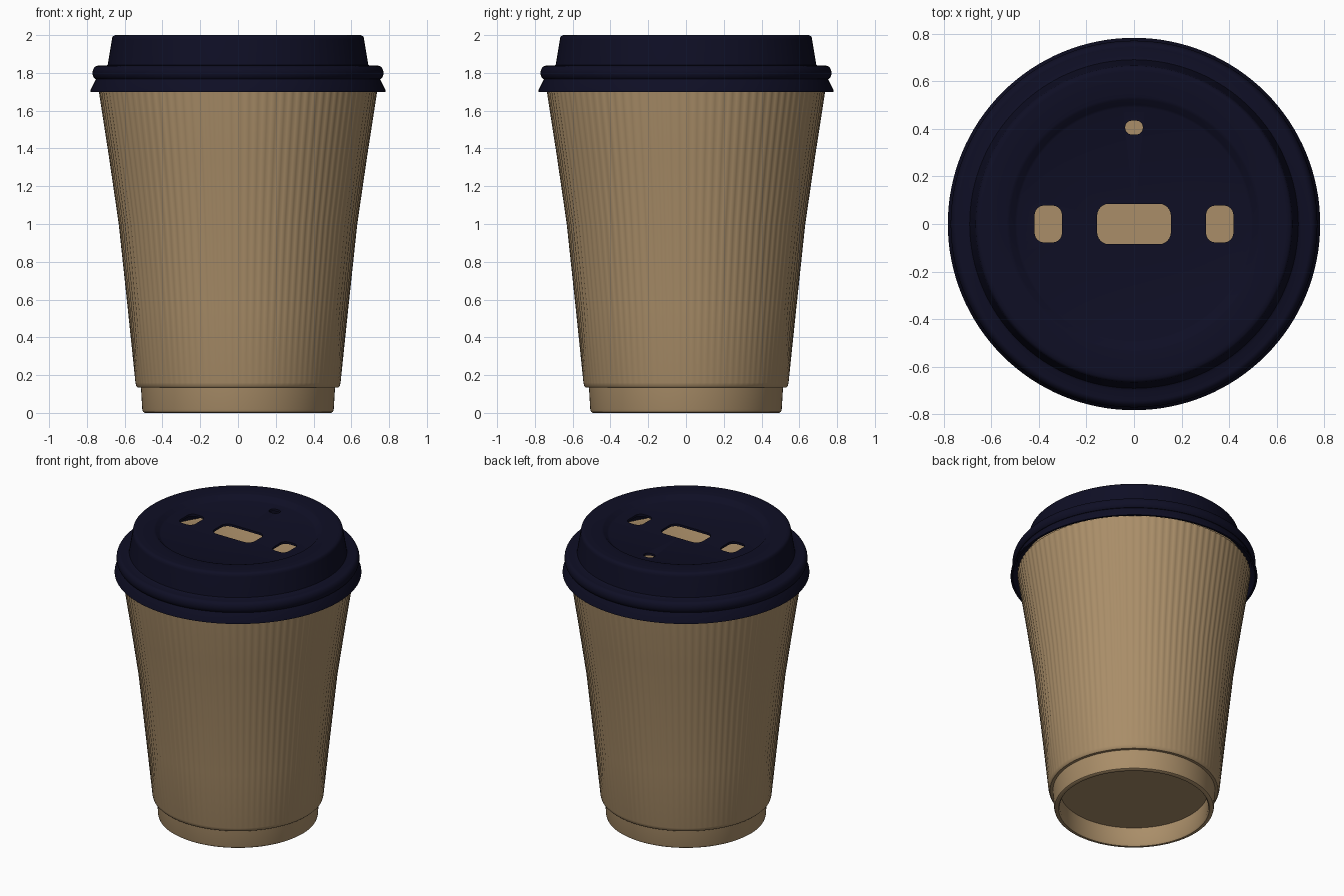
import bpy, bmesh, math

if "Cube" in bpy.data.objects:
    bpy.data.objects.remove(bpy.data.objects["Cube"])


def material(name, rgb):
    m = bpy.data.materials.new(name)
    m.diffuse_color = (*rgb, 1)
    m.use_nodes = True
    m.node_tree.nodes["Principled BSDF"].inputs["Base Color"].default_value = m.diffuse_color
    return m


KRAFT = material("kraft brown", (0.40, 0.27, 0.14))
NAVY = material("dark navy", (0.0045, 0.0045, 0.018))


def finish(name, bm, mat, angle=40):
    bmesh.ops.recalc_face_normals(bm, faces=bm.faces[:])
    me = bpy.data.meshes.new(name)
    bm.to_mesh(me)
    bm.free()
    ob = bpy.data.objects.new(name, me)
    bpy.context.collection.objects.link(ob)
    me.materials.append(mat)
    smooth(ob, angle)
    return ob


def smooth(ob, angle):
    bpy.ops.object.select_all(action='DESELECT')
    ob.select_set(True)
    bpy.context.view_layer.objects.active = ob
    bpy.ops.object.shade_smooth_by_angle(angle=math.radians(angle))


def lathe(name, profile, mat, seg=128, ribs=0, amp=0.0, ribbed=()):
    """Spin a closed (r, z) profile; r = 0 points become poles."""
    bm = bmesh.new()
    rings = []
    for i, (r, z) in enumerate(profile):
        if r == 0:
            rings.append([bm.verts.new((0, 0, z))] * seg)
            continue
        ring = []
        for k in range(seg):
            a = 2 * math.pi * k / seg
            rr = r + (amp * math.cos(ribs * a) if i in ribbed else 0)
            ring.append(bm.verts.new((rr * math.cos(a), rr * math.sin(a), z)))
        rings.append(ring)
    for i, lo in enumerate(rings):
        hi = rings[(i + 1) % len(rings)]
        if profile[i][0] == 0 and profile[(i + 1) % len(rings)][0] == 0:
            continue
        for k in range(seg):
            n = (k + 1) % seg
            quad = list(dict.fromkeys((lo[k], lo[n], hi[n], hi[k])))
            bm.faces.new(quad)
    return finish(name, bm, mat)


def hole_cutter(x, y, w, d, rad):
    """Upright prism with a rounded rectangle section."""
    bm = bmesh.new()
    pts = []
    for q, (sx, sy) in enumerate(((1, 1), (-1, 1), (-1, -1), (1, -1))):
        for s in range(7):
            a = math.pi / 2 * (q + s / 6)
            pts.append((x + sx * (w / 2 - rad) + rad * math.cos(a),
                        y + sy * (d / 2 - rad) + rad * math.sin(a)))
    face = bm.faces.new([bm.verts.new((px, py, 1.88)) for px, py in pts])
    up = bmesh.ops.extrude_face_region(bm, geom=[face])["geom"]
    bmesh.ops.translate(bm, vec=(0, 0, 0.3),
                        verts=[v for v in up if isinstance(v, bmesh.types.BMVert)])
    return finish("hole_cutter", bm, NAVY)


# Hollow cup with a recessed underside
lathe("cup", [(0, 0.13), (0.47, 0.13), (0.47, 0.012), (0.478, 0.0), (0.493, 0.0),
              (0.503, 0.006), (0.507, 0.02), (0.514, 0.14), (0.60, 0.95),
              (0.71, 1.76), (0.70, 1.77), (0.69, 1.76), (0.585, 0.95),
              (0.49, 0.15), (0, 0.15)], KRAFT)

# Finely ribbed sleeve
lathe("ribbed_sleeve", [(0.512, 0.135), (0.532, 0.135), (0.539, 0.142), (0.543, 0.16),
                        (0.581, 0.55), (0.629, 1.0), (0.680, 1.35), (0.734, 1.70),
                        (0.736, 1.72), (0.705, 1.72), (0.60, 0.95)],
      KRAFT, seg=384, ribs=96, amp=0.0025, ribbed=(4, 5, 6, 7, 8))

# Lid shell: skirt, rolled bead, raised wall, rim and shallow recess
bead = [(0.742 + 0.028 * math.cos(math.radians(a)), 1.80 + 0.038 * math.sin(math.radians(a)))
        for a in range(-60, 91, 15)]
lid = lathe("lid", [(0.768, 1.70), (0.782, 1.70), (0.781, 1.708), (0.752, 1.767)] + bead +
            [(0.700, 1.836), (0.690, 1.842), (0.668, 1.975), (0.665, 1.99), (0.655, 1.999),
             (0.640, 2.0), (0.535, 2.0), (0.522, 1.996), (0.500, 1.974), (0.490, 1.97),
             (0, 1.97), (0, 1.955), (0.495, 1.955), (0.530, 1.982), (0.640, 1.982),
             (0.650, 1.975), (0.675, 1.83), (0.735, 1.82), (0.742, 1.77)], NAVY)

# Sip opening, side slots and vent
for spec in ((0, 0, 0.31, 0.17, 0.05), (-0.36, 0, 0.115, 0.155, 0.04),
             (0.36, 0, 0.115, 0.155, 0.04), (0, 0.405, 0.074, 0.058, 0.027)):
    cutter = hole_cutter(*spec)
    mod = lid.modifiers.new("hole", 'BOOLEAN')
    mod.operation, mod.solver, mod.object = 'DIFFERENCE', 'EXACT', cutter
    bpy.context.view_layer.objects.active = lid
    bpy.ops.object.modifier_apply(modifier=mod.name)
    bpy.data.objects.remove(cutter)
smooth(lid, 40)
